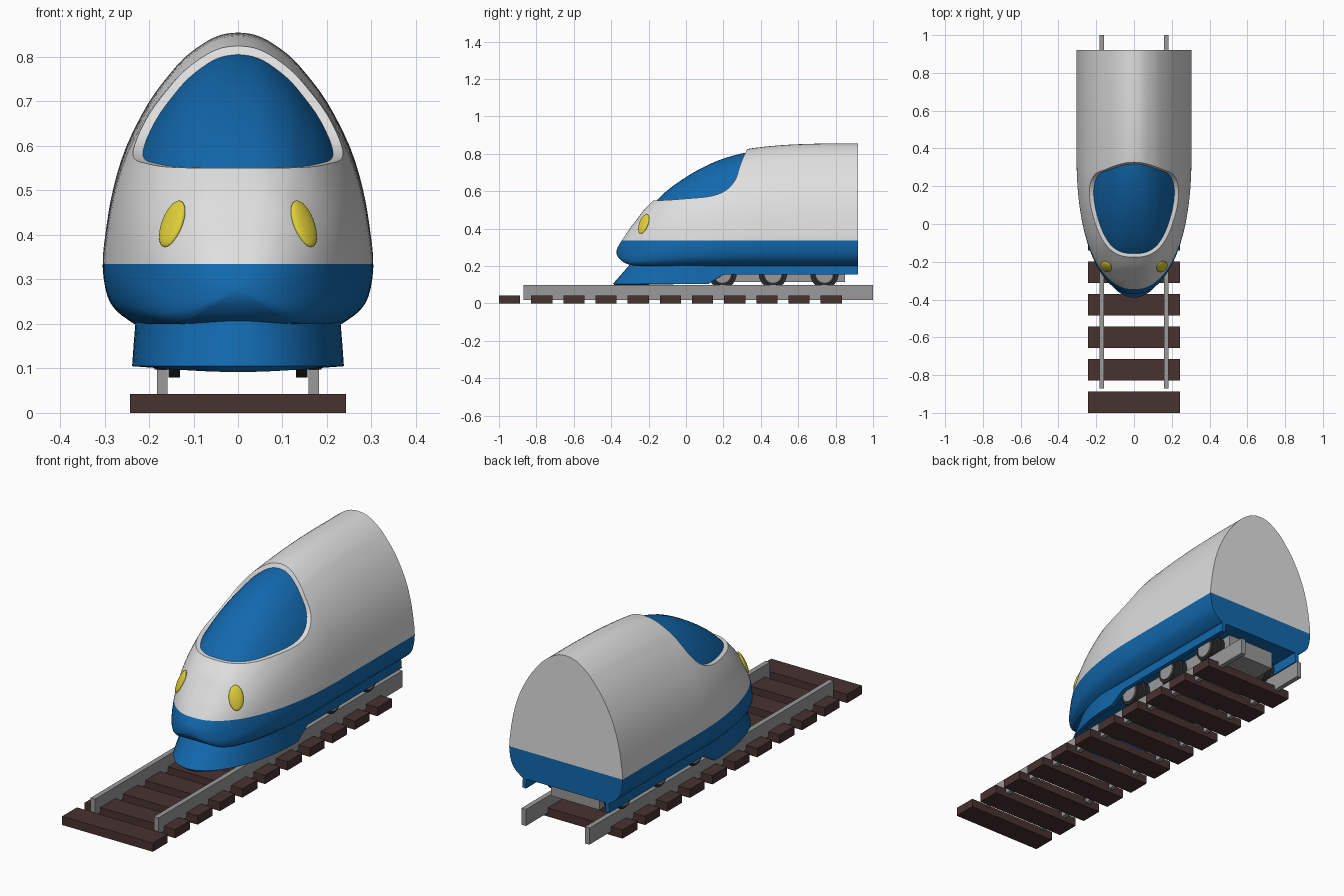
import bpy, bmesh, math
from mathutils import Vector
from mathutils.bvhtree import BVHTree

if "Cube" in bpy.data.objects:
    bpy.data.objects.remove(bpy.data.objects["Cube"])


def material(name, r, g, b):
    m = bpy.data.materials.new(name)
    m.diffuse_color = (r, g, b, 1)
    m.use_nodes = True
    m.node_tree.nodes["Principled BSDF"].inputs["Base Color"].default_value = m.diffuse_color
    return m


WHITE = material("white paint", 0.74, 0.74, 0.74)
BLUE = material("blue paint", 0.006, 0.14, 0.42)
YELLOW = material("yellow lamp", 0.74, 0.62, 0.04)
BROWN = material("brown wood", 0.062, 0.032, 0.03)
GREY = material("grey steel", 0.32, 0.32, 0.32)
BLACK = material("black wheel", 0.025, 0.025, 0.025)


def make_object(name, bm, mats, smooth=True):
    me = bpy.data.meshes.new(name)
    bm.to_mesh(me)
    bm.free()
    ob = bpy.data.objects.new(name, me)
    bpy.context.collection.objects.link(ob)
    for m in mats:
        me.materials.append(m)
    if smooth:
        activate(ob)
        bpy.ops.object.shade_smooth_by_angle(angle=math.radians(35))
    return ob


def activate(ob):
    bpy.ops.object.select_all(action='DESELECT')
    ob.select_set(True)
    bpy.context.view_layer.objects.active = ob


def apply_modifier(ob, kind, **settings):
    activate(ob)
    mod = ob.modifiers.new(kind, kind)
    for k, v in settings.items():
        setattr(mod, k, v)
    bpy.ops.object.modifier_apply(modifier=mod.name)


def smooth(keys, t):
    """Cubic interpolation through (t, value) pairs."""
    def slope(i):
        a, b = keys[max(i - 1, 0)], keys[min(i + 1, len(keys) - 1)]
        return (b[1] - a[1]) / (b[0] - a[0])
    i = 0
    while i < len(keys) - 2 and t > keys[i + 1][0]:
        i += 1
    (x0, y0), (x1, y1) = keys[i], keys[i + 1]
    h = x1 - x0
    u = min(max((t - x0) / h, 0), 1)
    return ((2*u**3 - 3*u*u + 1) * y0 + (u**3 - 2*u*u + u) * h * slope(i)
            + (3*u*u - 2*u**3) * y1 + (u**3 - u*u) * h * slope(i + 1))


def smooth_path(pts, steps):
    ka = [(i, p[0]) for i, p in enumerate(pts)]
    kb = [(i, p[1]) for i, p in enumerate(pts)]
    return [(smooth(ka, k / steps), smooth(kb, k / steps))
            for k in range((len(pts) - 1) * steps + 1)]


# Body loft: roof line, belly line, plan width and half cross-section
TIP, REAR = -0.372, 0.92
def along(y):
    return math.sqrt((y - TIP) / (REAR - TIP))

ROOF = [(along(y), z) for y, z in [
    (TIP, .273), (-.345, .333), (-.275, .433), (-.225, .5), (-.175, .55), (-.1, .622),
    (0, .693), (.1, .75), (.2, .792), (.32, .824), (.5, .845), (.7, .854), (REAR, .855)]]
BELLY = [(along(y), z) for y, z in [
    (TIP, .273), (-.36, .243), (-.33, .218), (-.29, .204), (-.23, .2), (REAR, .2)]]
SECTION = smooth_path([(.76, 0), (.89, .045), (.965, .1), (1, .2), (.98, .31), (.925, .46),
                       (.825, .61), (.66, .76), (.50, .86), (.38, .92), (.23, .97),
                       (.115, .993), (0, 1)], 3)


def loft(width_scale, roof_drop, n=44):
    bm = bmesh.new()
    rings = []
    for k in range(n + 1):
        s = k / n
        y = TIP + (REAR - TIP) * s * s
        top, low = smooth(ROOF, s) - roof_drop * min(1, k / 6), smooth(BELLY, s)
        d = max(0, (0.35 - y) / (0.35 - TIP))
        w = 0.304 * max(0, 1 - d ** 2.15) ** (1 / 2.15) * width_scale
        blunt = 1 - 0.4 * d
        half = [(w * max(x, 0) ** blunt, low + (top - low) * v) for x, v in SECTION]
        ring = half + [(-x, z) for x, z in half[-2::-1]]
        rings.append([bm.verts.new((x, y, z)) for x, z in ring])
    m = len(rings[0])
    for a, b in zip(rings, rings[1:]):
        for i in range(m):
            j = (i + 1) % m
            bm.faces.new((a[i], a[j], b[j], b[i]))
    bm.faces.new(rings[-1])
    bmesh.ops.remove_doubles(bm, verts=bm.verts, dist=1e-5)
    bmesh.ops.recalc_face_normals(bm, faces=bm.faces)
    return bm


# Windscreen cutter: side profile extruded across the train
def windscreen_cutter(drop):
    profile = smooth_path([(-.6, .549), (-.175, .55), (0, .56), (.13, .573), (.21, .603),
                           (.263, .66), (.29, .74), (.315, .80), (.345, .86)], 5)
    profile += [(.345, 1), (-.6, 1)]
    bm = bmesh.new()
    f = bm.faces.new([bm.verts.new((-.5, y, z - drop)) for y, z in profile])
    ext = bmesh.ops.extrude_face_region(bm, geom=[f])["geom"]
    bmesh.ops.translate(bm, verts=[v for v in ext if isinstance(v, bmesh.types.BMVert)],
                        vec=(1, 0, 0))
    bmesh.ops.recalc_face_normals(bm, faces=bm.faces)
    ob = make_object("cutter", bm, [], False)
    ob.hide_render = True
    return ob


# Body shell: windscreen recess cut out, blue below the waist line
body = make_object("body", loft(1, 0), [WHITE, BLUE], False)
cutter = windscreen_cutter(0)
apply_modifier(body, 'BOOLEAN', operation='DIFFERENCE', object=cutter, solver='EXACT')
bpy.data.objects.remove(cutter)
bm = bmesh.new()
bm.from_mesh(body.data)
bmesh.ops.bisect_plane(bm, geom=bm.verts[:] + bm.edges[:] + bm.faces[:],
                       plane_co=(0, 0, .335), plane_no=(0, 0, 1))
for f in bm.faces:
    f.material_index = 1 if f.calc_center_median().z < .335 else 0
skin = BVHTree.FromBMesh(bm)
bm.to_mesh(body.data)
bm.free()
activate(body)
bpy.ops.object.shade_smooth_by_angle(angle=math.radians(35))

# Windscreen: slightly smaller body, kept only in the recess
glass = make_object("windscreen", loft(.93, .018), [BLUE], False)
cutter = windscreen_cutter(.003)
apply_modifier(glass, 'BOOLEAN', operation='INTERSECT', object=cutter, solver='EXACT')
bpy.data.objects.remove(cutter)
for p in glass.data.polygons:
    p.material_index = 0
activate(glass)
bpy.ops.object.shade_smooth_by_angle(angle=math.radians(35))

# Headlamps: flat ovals lying on the nose
for side, label in ((-1, "left"), (1, "right")):
    hit, normal, _, _ = skin.ray_cast(Vector((side * .148, -1, .425)), Vector((0, 1, 0)))
    bm = bmesh.new()
    bmesh.ops.create_uvsphere(bm, u_segments=32, v_segments=16, radius=1)
    bmesh.ops.scale(bm, verts=bm.verts, vec=(.033, .057, .012))
    lamp = make_object(label + "_headlamp", bm, [YELLOW])
    lamp.rotation_mode = 'QUATERNION'
    lamp.rotation_quaternion = normal.to_track_quat('Z', 'Y')
    lamp.location = hit

# Skirt: U-shaped shell, deeper around the nose
right = [(.238, y, y, z) for y, z in ((.12, .105), (.2, .155), (REAR, .155))]
arc = [(.238 * math.sin(a), .1 - .49 * math.cos(a), .1 - .4 * math.cos(a), .105)
       for a in (math.radians(-90 + 5 * k) for k in range(37))]
plan = [(-x, y, t, z) for x, y, t, z in reversed(right)] + arc + right
bm = bmesh.new()
pairs = [(bm.verts.new((x * (1 - .3 * (z - .105)), y, z)), bm.verts.new((x * .967, t, .208)))
         for x, y, t, z in plan]
for (b0, t0), (b1, t1) in zip(pairs, pairs[1:]):
    bm.faces.new((b0, b1, t1, t0))
skirt = make_object("skirt", bm, [BLUE])
apply_modifier(skirt, 'SOLIDIFY', thickness=.02, offset=-1)
activate(skirt)
bpy.ops.object.shade_smooth_by_angle(angle=math.radians(35))


def box(name, lo, hi, mat):
    bm = bmesh.new()
    bmesh.ops.create_cube(bm, size=1)
    for v in bm.verts:
        v.co = [(a + b) / 2 + c * (b - a) for a, b, c in zip(lo, hi, v.co)]
    return make_object(name, bm, [mat], False)


def disc(name, x0, x1, y, z, radius, mat):
    bm = bmesh.new()
    bmesh.ops.create_cone(bm, cap_ends=True, segments=32, radius1=radius, radius2=radius,
                          depth=abs(x1 - x0))
    ob = make_object(name, bm, [mat])
    ob.rotation_euler = (0, math.pi / 2, 0)
    ob.location = ((x0 + x1) / 2, y, z)


# Underframe and flanged wheels
box("underframe", (-.13, .12, .115), (.13, .85, .205), GREY)
for s, label in ((-1, "left"), (1, "right")):
    for i, y in enumerate((.195, .465, .74)):
        disc(f"{label}_wheel_flange_{i}", s * .13, s * .156, y, .155, .075, BLACK)
        disc(f"{label}_wheel_tread_{i}", s * .156, s * .188, y, .155, .058, BLACK)
        disc(f"{label}_wheel_hub_{i}", s * .185, s * .194, y, .155, .045, GREY)
    # Rails
    box(label + "_rail", (s * .17 - .012, -.87, .018), (s * .17 + .012, 1, .098), GREY)

# Sleepers
for i in range(11):
    y = -1 + .172 * i
    box(f"sleeper_{i}", (-.243, y, 0), (.243, y + .113, .042), BROWN)
